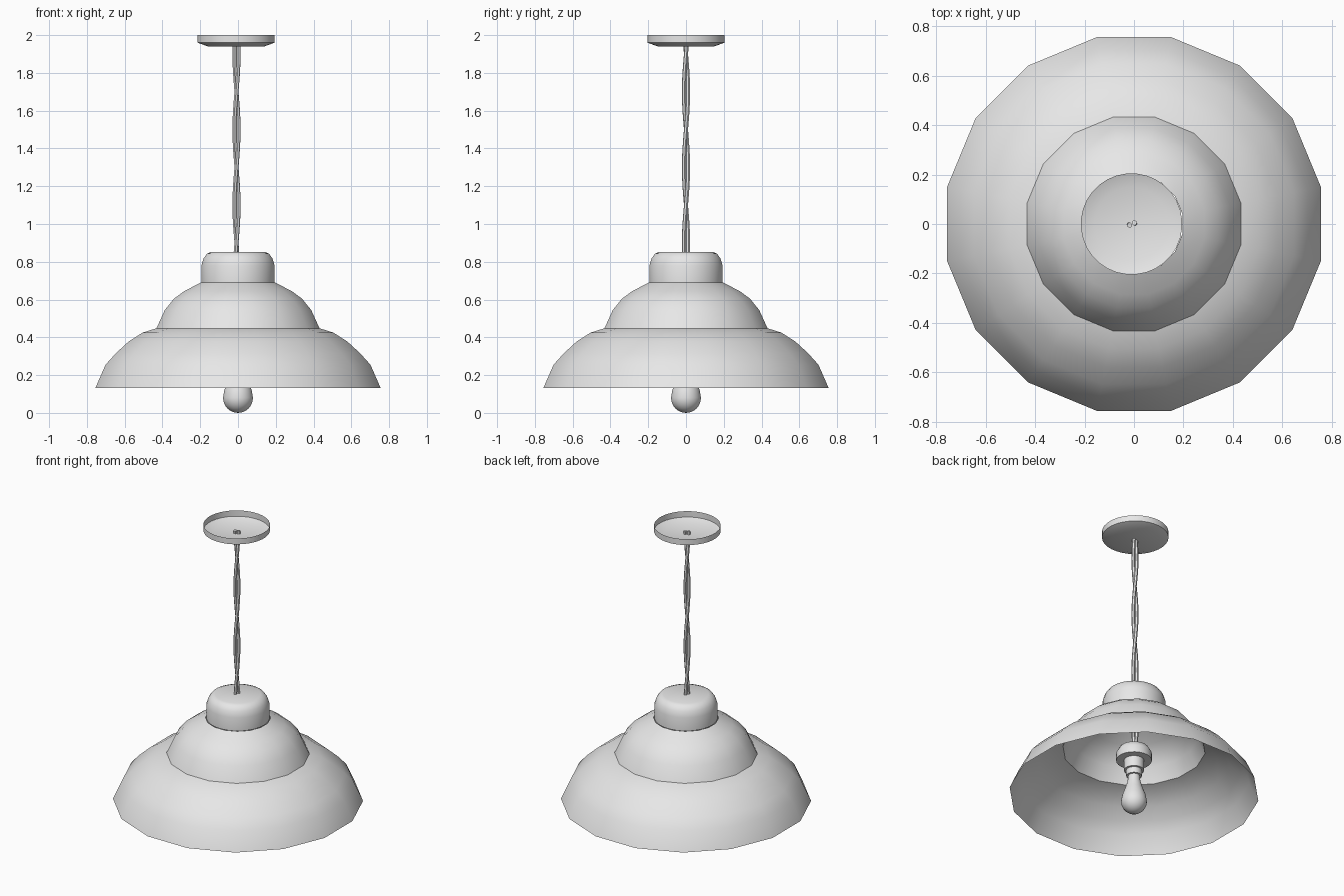
import bpy, bmesh, math
from mathutils import Matrix

cube = bpy.data.objects.get("Cube")
if cube:
    bpy.data.objects.remove(cube, do_unlink=True)

grey = bpy.data.materials.new("light_grey")
grey.use_nodes = True
colour = (0.8, 0.8, 0.8, 1)
grey.diffuse_color = colour
grey.node_tree.nodes["Principled BSDF"].inputs["Base Color"].default_value = colour


def smooth(obj, angle=40):
    """Shade smooth while keeping crisp edges."""
    bpy.ops.object.select_all(action='DESELECT')
    obj.select_set(True)
    bpy.context.view_layer.objects.active = obj
    bpy.ops.object.shade_smooth_by_angle(angle=math.radians(angle))


def lathe(name, profile, sides, x=0.0):
    """Revolve (radius, z) points about the vertical axis, top to bottom."""
    bm = bmesh.new()
    verts = [bm.verts.new((r, 0, z)) for r, z in profile]
    edges = [bm.edges.new(pair) for pair in zip(verts, verts[1:])]
    # half a step of turn puts flats, not corners, on the main axes
    bmesh.ops.rotate(bm, verts=verts, cent=(0, 0, 0),
                     matrix=Matrix.Rotation(math.pi / sides, 3, 'Z'))
    bmesh.ops.spin(bm, geom=verts + edges, cent=(0, 0, 0), axis=(0, 0, 1),
                   angle=math.tau, steps=sides, use_merge=True)
    bmesh.ops.remove_doubles(bm, verts=bm.verts[:], dist=0.0005)
    bmesh.ops.recalc_face_normals(bm, faces=bm.faces[:])
    mesh = bpy.data.meshes.new(name)
    bm.to_mesh(mesh)
    bm.free()
    obj = bpy.data.objects.new(name, mesh)
    bpy.context.collection.objects.link(obj)
    obj.location.x = x
    mesh.materials.append(grey)
    smooth(obj)
    return obj


# Two-tier faceted shade
lathe("shade", [(0.2, 0.69), (0.29, 0.645), (0.345, 0.605), (0.395, 0.545),
                (0.44, 0.448), (0.515, 0.425), (0.59, 0.378), (0.66, 0.315),
                (0.715, 0.255), (0.77, 0.132)], 16)

# Rounded cap on top of the shade
lathe("shade_cap", [(0, 0.853), (0.14, 0.853), (0.165, 0.843), (0.183, 0.818),
                    (0.195, 0.78), (0.195, 0.69)], 32)

# Shallow ceiling dish, open at the top
lathe("ceiling_canopy", [(0.205, 2.0), (0.205, 1.96), (0.15, 1.94), (0, 1.94)],
      32, x=-0.01)

# Lamp holder with stepped collar
lathe("lamp_holder", [(0, 0.47), (0.06, 0.47), (0.09, 0.455), (0.11, 0.42),
                      (0.11, 0.37), (0.062, 0.37), (0.062, 0.3), (0.048, 0.3),
                      (0.048, 0.26), (0, 0.26)], 24)

# Pear-shaped bulb: neck, then a round end
bulb = [(0.035, 0.265), (0.04, 0.22), (0.055, 0.17), (0.073, 0.12)]
for i in range(7):
    a = math.radians(90 * i / 6)
    bulb.append((0.08 * math.cos(a), 0.08 - 0.08 * math.sin(a)))
lathe("bulb", bulb, 24)

# Pair of wires twisted around each other
for side, start in (("left", 0), ("right", math.pi)):
    curve = bpy.data.curves.new(side + "_wire", 'CURVE')
    curve.dimensions = '3D'
    curve.bevel_depth = 0.011
    curve.bevel_resolution = 1
    curve.use_fill_caps = True
    spline = curve.splines.new('POLY')
    count = 48
    spline.points.add(count - 1)
    for i, point in enumerate(spline.points):
        z = 0.45 + 1.51 * i / (count - 1)
        a = start + math.pi * (z - 1.5) / 0.4
        point.co = (0.011 * math.cos(a) - 0.008, 0.011 * math.sin(a), z, 1)
    curve.materials.append(grey)
    wire = bpy.data.objects.new(side + "_wire", curve)
    bpy.context.collection.objects.link(wire)
    bpy.ops.object.select_all(action='DESELECT')
    wire.select_set(True)
    bpy.context.view_layer.objects.active = wire
    bpy.ops.object.convert(target='MESH')
    smooth(bpy.context.view_layer.objects.active, 50)
